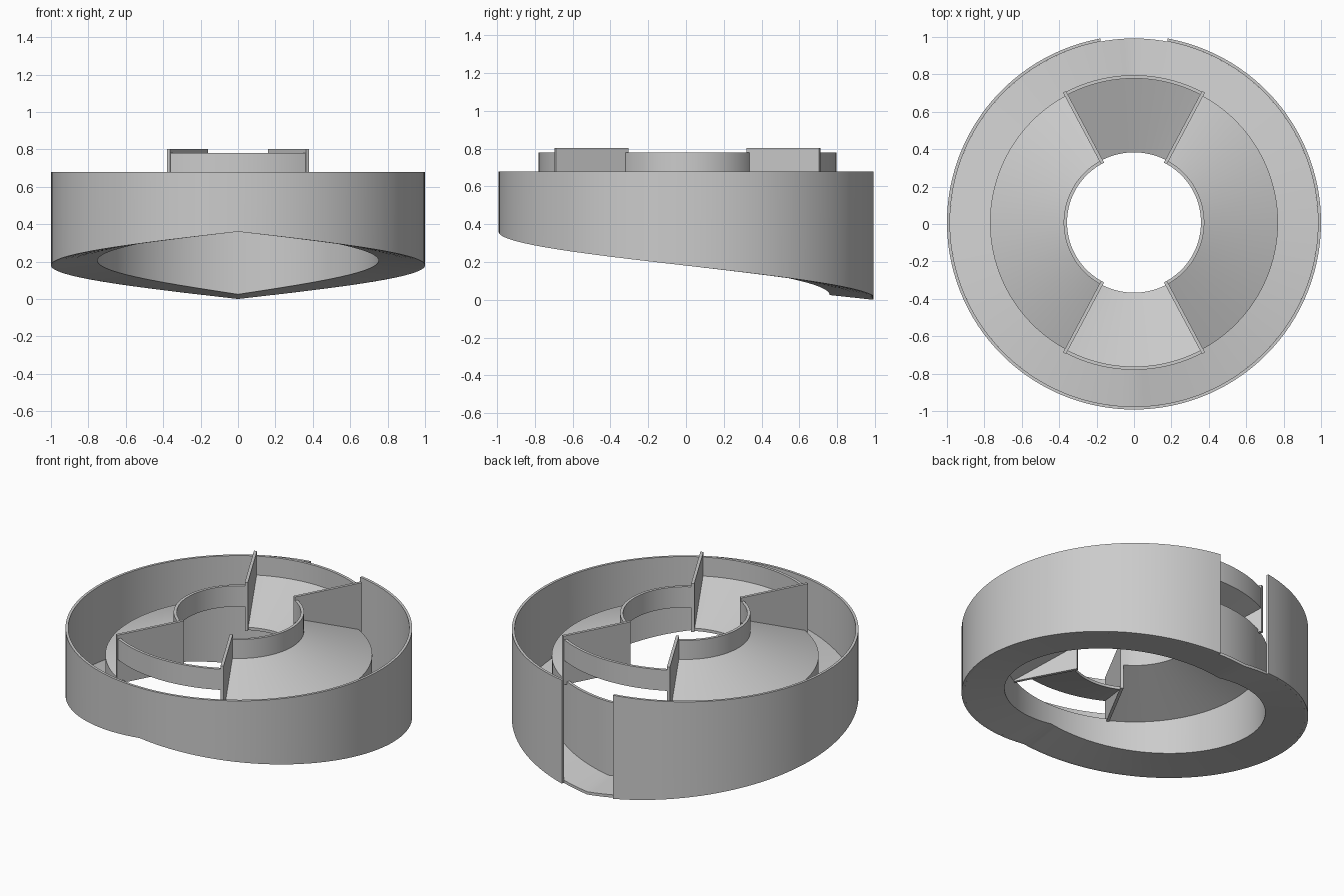
import bpy, bmesh
from math import sin, cos, radians, pi
from mathutils import Matrix

if "Cube" in bpy.data.objects:
    bpy.data.objects.remove(bpy.data.objects["Cube"])

CY = 0.008      # centre of all circles, so the notched body is centred on y = 0
HALF = 28       # half angle of the front and back sectors
TOP = 0.68


def ramp(a):
    """Bottom height by angle from the front: high in front, zero at the back."""
    return 0.36 * (1 - abs(a) / 180)


def finish(name, bm):
    bmesh.ops.recalc_face_normals(bm, faces=bm.faces)
    mesh = bpy.data.meshes.new(name)
    bm.to_mesh(mesh)
    bm.free()
    ob = bpy.data.objects.new(name, mesh)
    bpy.context.collection.objects.link(ob)
    bpy.ops.object.select_all(action='DESELECT')
    ob.select_set(True)
    bpy.context.view_layer.objects.active = ob
    bpy.ops.object.shade_smooth_by_angle(angle=radians(25))
    return ob


def sweep(name, a0, a1, profile):
    """Turn a closed (radius, z) profile around z; angles run from the front."""
    full = a1 - a0 >= 360
    n = max(8, 2 * round((a1 - a0) / 6))
    bm = bmesh.new()
    rings = []
    for i in range(n if full else n + 1):
        a = a0 + (a1 - a0) * i / n
        t = radians(a)
        rings.append([bm.verts.new((r * sin(t), CY - r * cos(t), z)) for r, z in profile(a)])
    pairs = list(zip(rings, rings[1:]))
    if full:
        pairs.append((rings[-1], rings[0]))
    else:
        bm.faces.new(rings[0])
        bm.faces.new(rings[-1])
    for p, q in pairs:
        for j in range(len(p)):
            k = (j + 1) % len(p)
            bm.faces.new((p[j], p[k], q[k], q[j]))
    return finish(name, bm)


def band(r0, r1, z0, z1):
    return lambda a: [(r0, z0), (r1, z0), (r1, z1), (r0, z1)]


# Outer wall with the outlet gap at the back
sweep("outer_wall", -169.6, 169.6,
      lambda a: [(0.984, ramp(a)), (1, ramp(a)), (1, TOP), (0.984, TOP)])

# Sloping channel floor and the wall on its inner side
sweep("channel_floor", -180, 180,
      lambda a: [(0.752, ramp(a) + 0.025), (0.984, ramp(a)),
                 (0.984, ramp(a) + 0.018), (0.752, ramp(a) + 0.043)])
sweep("channel_inner_wall", -180, 180,
      lambda a: [(0.752, ramp(a) + 0.025), (0.77, ramp(a) + 0.024), (0.77, 0.51), (0.752, 0.51)])

# Left and right sectors: plates falling outward, with a rim around the hole
for side, mid in (("right", 90), ("left", 270)):
    a0, a1 = mid - 90 + HALF, mid + 90 - HALF
    sweep(side + "_outward_plate", a0, a1,
          lambda a: [(0.358, 0.648), (0.77, 0.492), (0.77, 0.51), (0.358, 0.666)])
    sweep(side + "_hole_rim", a0, a1, band(0.358, 0.376, 0.648, 0.78))

# Front and back sectors: plates falling toward the hole, with an outer rim
for side, mid in (("front", 0), ("back", 180)):
    a0, a1 = mid - HALF, mid + HALF
    sweep(side + "_inward_plate", a0, a1,
          lambda a: [(0.375, 0.492), (0.788, 0.648), (0.788, 0.666), (0.375, 0.51)])
    sweep(side + "_outer_rim", a0, a1, band(0.77, 0.788, 0.648, 0.78))

# Upright dividers between the sectors
for i, a in enumerate((HALF, 180 - HALF, 180 + HALF, 360 - HALF)):
    bm = bmesh.new()
    bmesh.ops.create_cube(bm, size=1, matrix=Matrix.Translation((0, CY, 0))
                          @ Matrix.Rotation(radians(a), 4, 'Z')
                          @ Matrix.Translation((0, -0.575, 0.648))
                          @ Matrix.Diagonal((0.018, 0.434, 0.31, 1)))
    finish("divider_%d" % (i + 1), bm)
